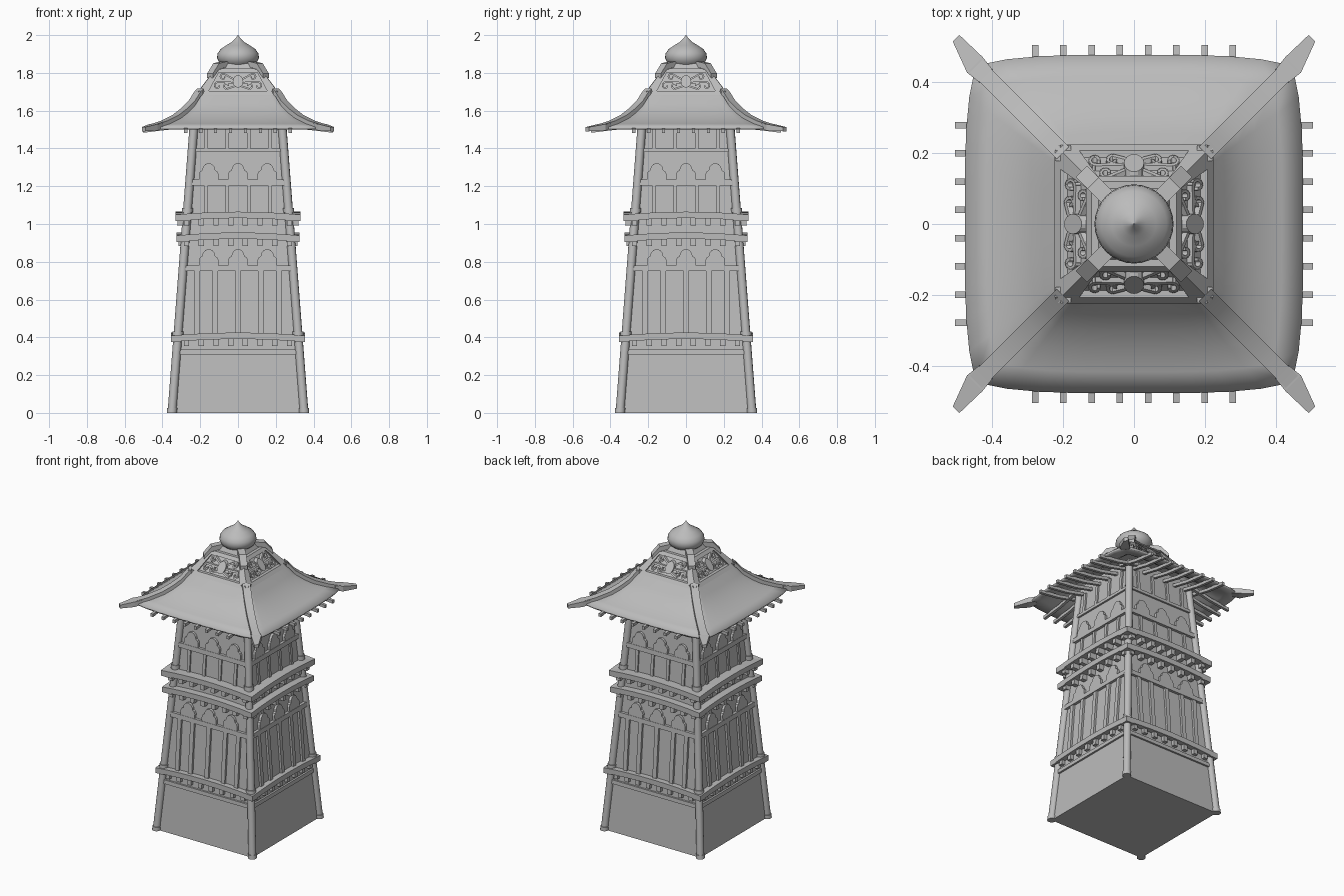
import bpy, bmesh, math
from mathutils import Vector, Matrix

cube = bpy.data.objects.get("Cube")
if cube:
    bpy.data.objects.remove(cube, do_unlink=True)

stone = bpy.data.materials.new("plain_grey")
stone.use_nodes = True
stone.diffuse_color = (0.5, 0.5, 0.5, 1)
stone.node_tree.nodes["Principled BSDF"].inputs["Base Color"].default_value = (0.5, 0.5, 0.5, 1)


def finish(name, bm, smooth=False, sides=1):
    """Turn a bmesh into an object, optionally repeated around the four sides."""
    if sides == 4:
        source = bm.copy()
        for k in range(1, 4):
            turned = source.copy()
            turned.transform(Matrix.Rotation(k * math.pi / 2, 4, 'Z'))
            tmp = bpy.data.meshes.new("tmp")
            turned.to_mesh(tmp)
            bm.from_mesh(tmp)
            bpy.data.meshes.remove(tmp)
            turned.free()
        source.free()
    bmesh.ops.recalc_face_normals(bm, faces=bm.faces)
    mesh = bpy.data.meshes.new(name)
    bm.to_mesh(mesh)
    bm.free()
    mesh.materials.append(stone)
    obj = bpy.data.objects.new(name, mesh)
    bpy.context.collection.objects.link(obj)
    if smooth:
        bpy.ops.object.select_all(action='DESELECT')
        obj.select_set(True)
        bpy.context.view_layer.objects.active = obj
        bpy.ops.object.shade_smooth_by_angle(angle=math.radians(35))
    return obj


def wall(z):
    return 0.35 - 0.0767 * z


def crown(z):
    return 0.202 - 0.75 * (z - 1.685)


def loft(bm, rings):
    """Skin closed rings of points and cap both ends."""
    rows = [[bm.verts.new(p) for p in ring] for ring in rings]
    n = len(rows[0])
    for a, b in zip(rows, rows[1:]):
        for i in range(n):
            bm.faces.new((a[i], a[(i + 1) % n], b[(i + 1) % n], b[i]))
    bm.faces.new(rows[0])
    bm.faces.new(rows[-1])


def plate(bm, outline, depth, surface=wall, sink=0.01):
    """Raise an outline of (x, z) points from the sloping front surface."""
    loft(bm, [[(x, -surface(z) - d, z) for x, z in outline] for d in (-sink, depth)])


def bar(bm, x0, x1, z0, z1, depth, surface=wall):
    plate(bm, [(x0, z0), (x1, z0), (x1, z1), (x0, z1)], depth, surface)


def square(h, z):
    return [(-h, -h, z), (h, -h, z), (h, h, z), (-h, h, z)]


# Tapering tower body
bm = bmesh.new()
loft(bm, [square(wall(z), z) for z in (0, 1.6)])
finish("tower_body", bm)

# Leaning corner posts with collars
bm = bmesh.new()
for z0, z1, r in ((0, 1.54, 0.023), (0, 0.025, 0.027), (0.41, 0.432, 0.029), (1.06, 1.085, 0.029)):
    loft(bm, [[(-wall(z) + r * math.cos(a), -wall(z) + r * math.sin(a), z)
               for a in (math.tau * i / 14 for i in range(14))] for z in (z0, z1)])
finish("corner_posts", bm, True, 4)

# Horizontal rails
bm = bmesh.new()
for z0, z1, d in ((0.31, 0.335, 0.012), (0.75, 0.78, 0.018), (1.205, 1.235, 0.018), (1.38, 1.4, 0.012)):
    bar(bm, -wall(z0), wall(z0), z0, z1, d)
finish("wall_rails", bm, sides=4)

# Vertical battens
bm = bmesh.new()
for x in (-0.215, -0.12, 0, 0.12, 0.215):
    bar(bm, x - 0.014, x + 0.014, 0.39, 0.76, 0.014)
for x in (-0.17, -0.057, 0.057, 0.17):
    bar(bm, x - 0.01, x + 0.01, 1.06, 1.21, 0.01)
    bar(bm, x - 0.01, x + 0.01, 1.39, 1.53, 0.01)
finish("wall_battens", bm, sides=4)

# Cusped arches
bm = bmesh.new()
half = [(0.052, 0), (0.052, 0.03), (0.046, 0.043), (0.034, 0.05), (0.031, 0.066), (0.018, 0.082)]
shape = half + [(0, 0.088)] + [(-x, z) for x, z in reversed(half)]
for base in (0.78, 1.235):
    for cx in (-0.155, 0, 0.155):
        plate(bm, [(cx + x, base + z) for x, z in shape], 0.016)
finish("cusped_arches", bm, sides=4)

# Bowed ledge beams and the blocks under them
beams, blocks = bmesh.new(), bmesh.new()
for z, reach in ((0.375, 0.355), (0.905, 0.326), (1.015, 0.332)):
    steps = [-1 + i / 4 for i in range(9)]
    low = [(reach * s, z + 0.016 * (1 - s * s)) for s in steps]
    top = [(x, v + 0.034) for x, v in reversed(low)]
    loft(beams, [[(x, -y, v) for x, v in low + top] for y in (reach - 0.035, reach)])
    loft(beams, [[(x, -y, v) for x, v in low + top] for y in (wall(z) - 0.02, reach - 0.03)])
    for i in range(8):
        x = (i - 3.5) * 0.078
        bar(blocks, x - 0.014, x + 0.014, z - 0.022, z + 0.02, reach - wall(z) - 0.012)
finish("ledge_beams", beams, sides=4)
finish("ledge_blocks", blocks, sides=4)

# Sweeping roof, bowed outward at the eaves
profile = [(0.2, 1.70), (0.217, 1.68), (0.245, 1.635), (0.285, 1.595),
           (0.33, 1.56), (0.39, 1.53), (0.445, 1.512)]
bm = bmesh.new()
rows = []
for level, (r, z) in enumerate(profile):
    bow = 0.03 * level / (len(profile) - 1)
    rows.append([bm.verts.new((r * s, -r - bow * (1 - s ** 4), z))
                 for s in (-1 + i / 5 for i in range(11))])
for a, b in zip(rows, rows[1:]):
    for i in range(10):
        bm.faces.new((a[i], b[i], b[i + 1], a[i + 1]))
roof = finish("sweeping_roof", bm, True, 4)
weld = roof.modifiers.new("weld", 'WELD')
weld.merge_threshold = 0.0005
thick = roof.modifiers.new("thickness", 'SOLIDIFY')
thick.thickness = 0.012
thick.offset = -1

# Rafters under the eaves
bm = bmesh.new()
for i in range(8):
    x = (i - 3.5) * 0.0793
    loft(bm, [[(x + sx * 0.009, -y, z + sz * 0.01) for sx, sz in ((-1, -1), (1, -1), (1, 1), (-1, 1))]
              for y, z in ((0.2, 1.545), (0.36, 1.51), (0.503, 1.493))])
finish("eave_rafters", bm, sides=4)


def ridge(bm, stations):
    """Sweep a rectangular section down a hip; stations are (x, y, z, half width, rise)."""
    side = Vector((1, -1, 0)).normalized()
    rings = []
    for x, y, z, w, h in stations:
        p, up = Vector((x, y, z)), Vector((0, 0, h))
        rings.append([p - side * w - up, p + side * w - up, p + side * w + up, p - side * w + up])
    loft(bm, rings)


# Hip ridges, pointed tips and top blocks
bm = bmesh.new()
ridge(bm, [(r, r, z + 0.004, 0.024, 0.013) for r, z in profile])
finish("hip_ridges", bm, True, 4)
bm = bmesh.new()
for sx in (-1, 1):
    for sy in (-1, 1):
        part = bmesh.new()
        ridge(part, [(0.415, 0.415, 1.52, 0.026, 0.014), (0.447, 0.447, 1.512, 0.031, 0.017),
                     (0.5, 0.522, 1.502, 0.013, 0.011)])
        part.transform(Matrix.Diagonal((sx, sy, 1, 1)))
        tmp = bpy.data.meshes.new("tmp")
        part.to_mesh(tmp)
        bm.from_mesh(tmp)
        bpy.data.meshes.remove(tmp)
        part.free()
finish("ridge_tips", bm)
bm = bmesh.new()
ridge(bm, [(0.148, 0.148, 1.785, 0.022, 0.012), (0.115, 0.115, 1.835, 0.022, 0.016),
           (0.05, 0.05, 1.852, 0.022, 0.014)])
finish("crown_ridge_blocks", bm, sides=4)

# Crown core with raised frames
bm = bmesh.new()
loft(bm, [square(crown(z), z) for z in (1.67, 1.82)] + [square(0.085, 1.85)])
finish("crown_core", bm)
bm = bmesh.new()
bar(bm, -0.222, 0.222, 1.683, 1.705, 0.02, crown)
bar(bm, -0.122, 0.122, 1.802, 1.822, 0.02, crown)
for s in (-1, 1):
    plate(bm, [(s * 0.222, 1.685), (s * 0.165, 1.685), (s * 0.092, 1.82), (s * 0.12, 1.82)], 0.02, crown)
finish("crown_frames", bm, sides=4)

# Medallions and scrollwork on the crown
bm = bmesh.new()
plate(bm, [(0.028 * math.cos(a), 1.755 + 0.033 * math.sin(a))
           for a in (math.tau * i / 16 for i in range(16))], 0.022, crown)
finish("crown_medallions", bm, sides=4)
bm = bmesh.new()


def scroll(start, centre, radius, turn, s):
    """Ribbon from the medallion that curls into a spiral."""
    path = [Vector(start)]
    for i in range(13):
        t = i / 12
        a = math.pi / 2 * turn - turn * t * 4.9
        r = radius * (1 - 0.55 * t)
        path.append(Vector((centre[0] + r * math.cos(a), centre[1] + r * math.sin(a))))
    for a, b in zip(path, path[1:]):
        n = Vector((a.y - b.y, b.x - a.x)).normalized() * 0.0045
        plate(bm, [(s * p.x, p.y) for p in (a - n, b - n, b + n, a + n)], 0.014, crown)


for s in (-1, 1):
    scroll((0.02, 1.765), (0.078, 1.779), 0.018, 1, s)
    scroll((0.02, 1.748), (0.108, 1.732), 0.019, 1, s)
    scroll((0.015, 1.73), (0.06, 1.732), 0.017, -1, s)
finish("crown_scrolls", bm, sides=4)

# Onion finial
bm = bmesh.new()
onion = [(0.08, 1.838), (0.1, 1.855), (0.111, 1.88), (0.108, 1.903), (0.092, 1.926),
         (0.062, 1.946), (0.034, 1.963), (0.014, 1.982), (0.001, 2.0)]
loft(bm, [[(r * math.cos(a), r * math.sin(a), z) for a in (math.tau * i / 32 for i in range(32))]
          for r, z in onion])
finish("onion_finial", bm, True)
